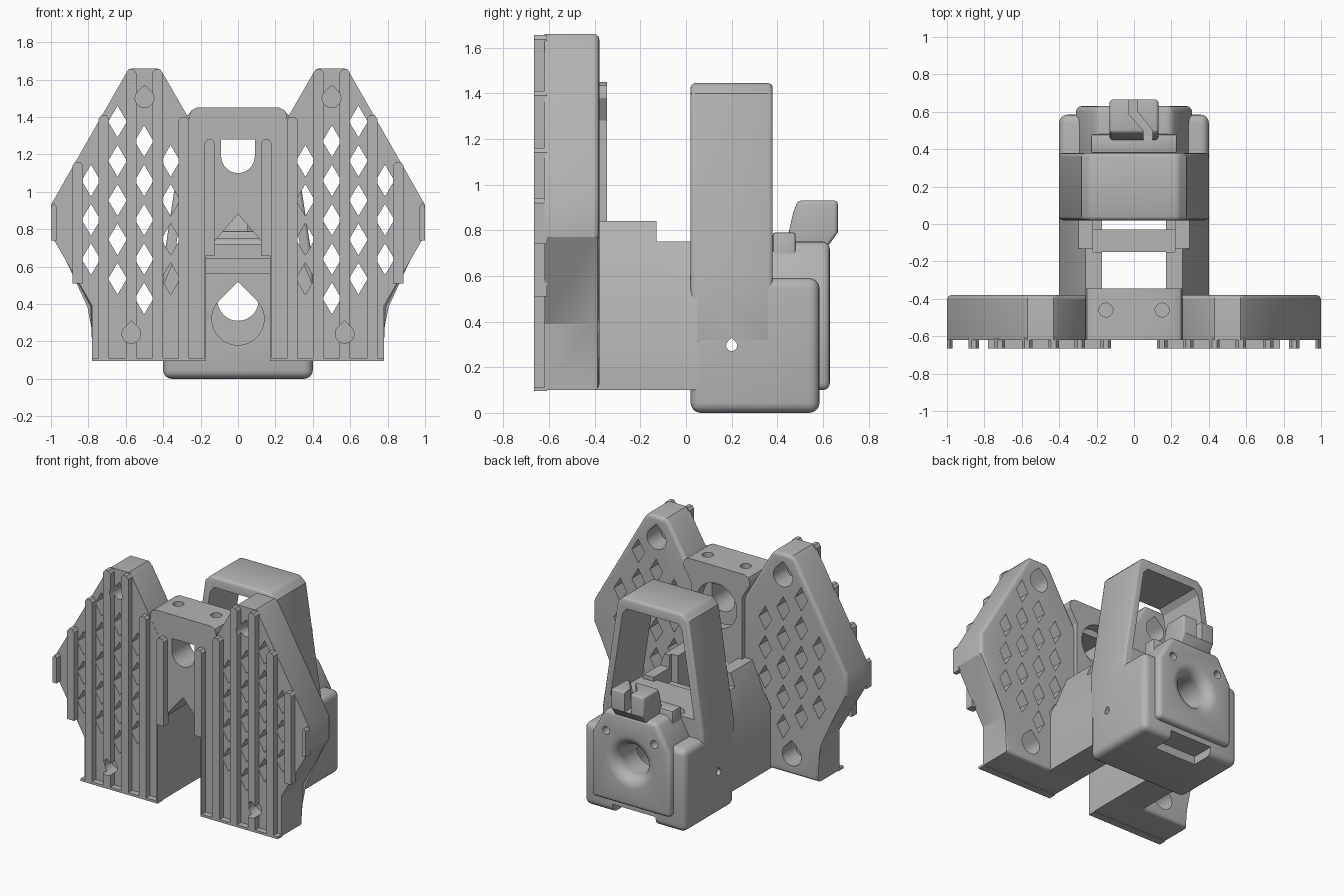
import bpy, bmesh
from math import sin, cos, radians, pi

cube = bpy.data.objects.get("Cube")
if cube:
    bpy.data.objects.remove(cube, do_unlink=True)

grey = bpy.data.materials.new("plain grey")
grey.use_nodes = True
grey.diffuse_color = (0.46, 0.46, 0.46, 1)
grey.node_tree.nodes["Principled BSDF"].inputs["Base Color"].default_value = (0.46, 0.46, 0.46, 1)
parts = []


def finish(name, bm, part=True):
    bmesh.ops.recalc_face_normals(bm, faces=bm.faces)
    me = bpy.data.meshes.new(name)
    bm.to_mesh(me)
    bm.free()
    ob = bpy.data.objects.new(name, me)
    bpy.context.collection.objects.link(ob)
    ob.hide_render = not part
    if part:
        me.materials.append(grey)
        parts.append(ob)
    return ob


def loft(bm, rings):
    """Skin a list of equal-length point rings and cap both ends."""
    loops = [[bm.verts.new(p) for p in ring] for ring in rings]
    n = len(loops[0])
    for a, b in zip(loops, loops[1:]):
        for i in range(n):
            bm.faces.new((a[i], a[(i + 1) % n], b[(i + 1) % n], b[i]))
    bm.faces.new(loops[0])
    bm.faces.new(loops[-1])


def prism(bm, pts, lo, hi, axis="y"):
    """Extrude a profile along an axis: (x,z) for y, (y,z) for x, (x,y) for z."""
    place = {"x": lambda p, d: (d, p[0], p[1]), "y": lambda p, d: (p[0], d, p[1]),
             "z": lambda p, d: (p[0], p[1], d)}[axis]
    loft(bm, [[place(p, d) for p in pts] for d in (lo, hi)])


def solid(name, pts, lo, hi, axis="y", part=True):
    bm = bmesh.new()
    prism(bm, pts, lo, hi, axis)
    return finish(name, bm, part)


def rect(x0, x1, z0, z1):
    return [(x0, z0), (x1, z0), (x1, z1), (x0, z1)]


def box(name, x, y, z, part=True):
    return solid(name, rect(*x, *z), *y, part=part)


def circle(cx, cz, r, n=40):
    return [(cx + r * cos(2 * pi * i / n), cz + r * sin(2 * pi * i / n)) for i in range(n)]


def teardrop(cx, cz, r, n=28):
    arc = [radians(135 + 270 * i / n) for i in range(n + 1)]
    return [(cx + r * cos(a), cz + r * sin(a)) for a in arc] + [(cx, cz + r * 1.41)]


def apply(ob, kind, **settings):
    mod = ob.modifiers.new(kind, kind)
    for key, value in settings.items():
        setattr(mod, key, value)
    with bpy.context.temp_override(object=ob, active_object=ob):
        bpy.ops.object.modifier_apply(modifier=mod.name)


def bevel(ob, width, segments=4):
    apply(ob, "BEVEL", width=width, segments=segments, limit_method="ANGLE", angle_limit=radians(40))


def cut(ob, *cutters):
    for c in cutters:
        apply(ob, "BOOLEAN", object=c, operation="DIFFERENCE", solver="EXACT")


def discard(*cutters):
    for c in cutters:
        bpy.data.objects.remove(c, do_unlink=True)


def mirror(ob):
    apply(ob, "MIRROR", use_mirror_merge=False)


# Wings: thick plates with rounded back edges
outline = [(.17, .1), (.78, .1), (.78, .39), (1, .77), (1, .93), (.6, 1.63),
           (.57, 1.66), (.43, 1.66), (.4, 1.63), (.17, 1.23)]
bm = bmesh.new()
prism(bm, outline, -.62, -.38)
back = [e for e in bm.edges if all(v.co.y > -.4 for v in e.verts)
        and any(v.co.x > .2 for v in e.verts)]
bmesh.ops.bevel(bm, geom=back, offset=.025, segments=4, profile=.5, affect="EDGES")
wings = finish("wings", bm)

# Diamond lattice through the wings
bm = bmesh.new()
for col in range(5):
    for row in range(8):
        x = .36 + .142 * col
        z = .43 + .21 * row - .105 * (col % 2 == 0)
        inside = (z < 1.5 - 1.75 * (x - .6) and z < 1.44 + 1.75 * (x - .4)
                  and z > .9 - 1.73 * (1 - x) and z > .36)
        clear = (x - .5) ** 2 + (z - 1.5) ** 2 > .03 and (x - .57) ** 2 + (z - .24) ** 2 > .03
        if inside and clear:
            prism(bm, [(x, z - .085), (x + .05, z), (x, z + .085), (x - .05, z)], -.8, -.2)
lattice = finish("lattice_cutter", bm, False)

# Screw holes with wide seats at the back
bm = bmesh.new()
for x, z in ((.5, 1.5), (.57, .24)):
    prism(bm, teardrop(x, z, .05), -.8, -.5)
    prism(bm, teardrop(x, z, .075), -.54, -.2)
screws = finish("screw_cutter", bm, False)
cut(wings, lattice, screws)
mirror(wings)

# Vertical ribs and the thin foot lip on the wing fronts
bm = bmesh.new()
for x, z0, z1 in ((.15, .1, 1.28), (.29, .1, 1.4), (.43, .1, 1.655), (.572, .1, 1.655),
                  (.717, .1, 1.41), (.857, .51, 1.16), (.985, .74, .94)):
    w = .015 if x > .95 else .028
    if x < .2:
        prism(bm, rect(.17, x + w, z0, .66), -.665, -.61)
        z0 = .66
    prism(bm, [(x - w, z0), (x + w, z0), (x + w, z1 - .02), (x + w - .015, z1),
               (x - w + .015, z1), (x - w, z1 - .02)], -.665, -.61)
prism(bm, rect(.17, .78, .095, .112), -.665, -.61)
ribs = finish("ribs", bm)
cut(ribs, screws)
mirror(ribs)
discard(lattice, screws)

# Centre bracket between the wings
half = [(.2, .65), (.2, 1.28), (.26, 1.38), (.26, 1.41), (.25, 1.435), (.22, 1.45)]
bracket = solid("bracket", half + [(-x, z) for x, z in reversed(half)] + [(0, .88)], -.619, -.345)
arch = [(.09 * cos(a), 1.19 + .09 * sin(a)) for a in (pi + pi * i / 20 for i in range(21))]
cutters = [solid("arch_cutter", arch + [(.09, 1.28), (-.09, 1.28)], -.8, -.2, part=False),
           solid("pocket_cutter", circle(0, 1.17, .16), -.42, -.2, part=False)]
cutters += [solid("bolt_cutter", circle(s * .15, -.46, .037, 24), 1.33, 1.6, "z", False) for s in (-1, 1)]
cut(bracket, *cutters)
discard(*cutters)

# Connecting arms with sloped shoulders, and a cross bar
arms = solid("arms", [(.17, .1), (.4, .1), (.4, .5), (.26, .84), (.17, .84)], -.4, .05)
step = box("step_cutter", (0, 1), (-.13, .2), (.75, 1), False)
slot = box("slot_cutter", (0, .22), (-.15, .2), (.55, 1), False)
cut(arms, step, slot)
mirror(arms)
discard(step, slot)
box("cross_bar", (-.225, .225), (-.15, -.03), (.56, .645))

# Carry handle
handle = solid("handle", [(-.4, .3), (.4, .3), (.4, .62), (.28, 1.4), (.235, 1.445),
                          (-.235, 1.445), (-.28, 1.4), (-.4, .62)], .02, .38)
bevel(handle, .02, 3)
window = solid("window_cutter", [(-.33, .72), (.33, .72), (.235, 1.33), (.2, 1.37),
                                 (-.2, 1.37), (-.235, 1.33)], -.2, .8, part=False)

# Lower body with round corners, and the block on its back
body = box("body", (-.4, .4), (.02, .585), (0, .59))
bevel(body, .045)
block = solid("back_block", [(-.31, .1), (.31, .1), (.31, .56), (.2, .75), (-.2, .75), (-.31, .56)], .3, .63)
bevel(block, .03)

# Bore: drop-shaped at the front, flared at the back
bore = solid("bore_cutter", teardrop(0, .32, .14), -.2, .4, part=False)
bm = bmesh.new()
flare = [(.11, .3)] + [(.19 - .08 * cos(a), .55 + .08 * sin(a))
                       for a in (pi / 2 * i / 8 for i in range(9))] + [(.19, .7)]
loft(bm, [[(x, y, z) for x, z in circle(0, .42, r, 48)] for r, y in flare])
flare_cutter = finish("flare_cutter", bm, False)
cross = solid("cross_cutter", teardrop(.2, .295, .024, 16), -1, 1, "x", False)
bolts = [solid("bolt_cutter", circle(s * .19, .6, .028, 20), .4, .9, part=False) for s in (-1, 1)]
recess = box("recess_cutter", (-.17, .17), (.42, .7), (-.1, .06), False)
cut(handle, window, bore, cross)
cut(body, bore, flare_cutter, cross, recess)
cut(block, bore, flare_cutter, *bolts)
discard(window, bore, flare_cutter, cross, recess, *bolts)

# Split clip on top of the back block
ridge = box("clip_ridge", (-.23, .23), (.38, .48), (.6, .79))
bevel(ridge, .01, 2)
clip = solid("clip", [(.45, .7), (.6, .7), (.665, .79), (.665, .93), (.49, .93), (.47, .88), (.45, .79)],
             -.13, .13, "x")
bevel(clip, .015, 3)
gap = solid("gap_cutter", [(-.03, .8), (.02, .8), (.02, .6), (.1, .5), (.1, .4), (.05, .4),
                           (.05, .5), (-.03, .59)], .79, 1.1, "z", False)
cut(clip, gap)
discard(gap)

# Smooth the rounded areas, keep edges crisp
bpy.ops.object.select_all(action="DESELECT")
for ob in parts:
    ob.select_set(True)
bpy.context.view_layer.objects.active = parts[0]
bpy.ops.object.shade_smooth_by_angle(angle=radians(30))
